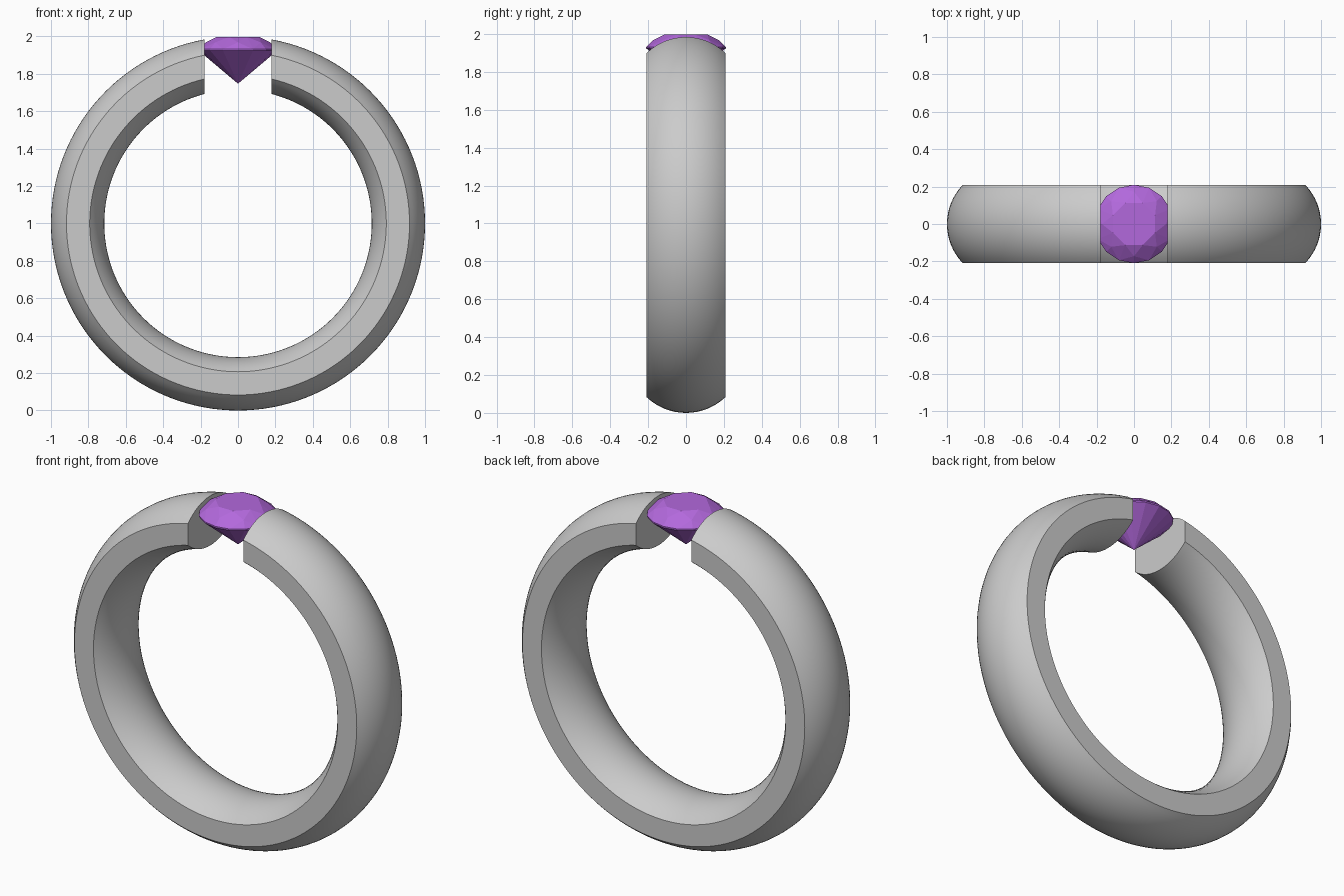
import bpy, bmesh, math
from math import sin, cos, pi

if "Cube" in bpy.data.objects:
    bpy.data.objects.remove(bpy.data.objects["Cube"])

HALF_W = 0.208     # half width of the band along y
GAP = 0.18         # half width of the opening at the top
STEPS = 128        # sections round the band


def finish(bm, name):
    bmesh.ops.recalc_face_normals(bm, faces=bm.faces)
    mesh = bpy.data.meshes.new(name)
    bm.to_mesh(mesh)
    bm.free()
    obj = bpy.data.objects.new(name, mesh)
    bpy.context.collection.objects.link(obj)
    return obj


def arc(edge_r, mid_r, n=16):
    """Circular arc as (y, radius) from -HALF_W to HALF_W through mid_r."""
    sag = mid_r - edge_r
    rad = (HALF_W ** 2 + sag ** 2) / (2 * abs(sag))
    half = math.asin(HALF_W / rad)
    sign = 1 if sag > 0 else -1
    return [(rad * sin(half * (2 * i / n - 1)),
             mid_r - sign * rad * (1 - cos(half * (2 * i / n - 1))))
            for i in range(n + 1)]


# Band: a domed section swept round, ending on two vertical planes
profile = arc(0.917, 1.0) + arc(0.793, 0.715)[::-1]
bm = bmesh.new()
rings = []
for s in range(STEPS + 1):
    ring = []
    for y, r in profile:
        start = math.asin(GAP / r)
        a = start + (2 * pi - 2 * start) * s / STEPS
        ring.append(bm.verts.new((r * sin(a), y, 1 + r * cos(a))))
    rings.append(ring)
n = len(profile)
for r0, r1 in zip(rings, rings[1:]):
    for i in range(n):
        j = (i + 1) % n
        bm.faces.new((r0[i], r0[j], r1[j], r1[i]))
bm.faces.new(rings[0])
bm.faces.new(rings[-1])
band = finish(bm, "ring_band")
bpy.context.view_layer.objects.active = band
band.select_set(True)
bpy.ops.object.shade_smooth_by_angle(angle=math.radians(30))

# Gem: brilliant cut with table, star, kite and girdle facets
bm = bmesh.new()


def circle(count, radius, z, offset=0.0):
    return [bm.verts.new((radius * cos(2 * pi * (i + offset) / count),
                          radius * sin(2 * pi * (i + offset) / count), z))
            for i in range(count)]


table = circle(8, 0.122, 1.998, 0.5)
crown = circle(8, 0.172, 1.968)
upper = circle(16, 0.21, 1.932)
lower = circle(16, 0.21, 1.924)
culet = bm.verts.new((0, 0, 1.747))
bm.faces.new(table)
for i in range(8):
    j = (i + 1) % 8
    g0, g1, g2 = upper[2 * i], upper[2 * i + 1], upper[(2 * i + 2) % 16]
    bm.faces.new((table[i - 1], crown[i], table[i]))      # star
    bm.faces.new((table[i], crown[i], g1))                # kite halves
    bm.faces.new((table[i], g1, crown[j]))
    bm.faces.new((crown[i], g0, g1))                      # girdle facets
    bm.faces.new((crown[j], g1, g2))
for i in range(16):
    j = (i + 1) % 16
    bm.faces.new((upper[i], lower[i], lower[j], upper[j]))
    bm.faces.new((lower[i], culet, lower[j]))             # pavilion
gem = finish(bm, "gemstone")
purple = bpy.data.materials.new("purple_gem")
purple.diffuse_color = (0.45, 0.14, 0.72, 1)
purple.use_nodes = True
purple.node_tree.nodes["Principled BSDF"].inputs["Base Color"].default_value = purple.diffuse_color
gem.data.materials.append(purple)
